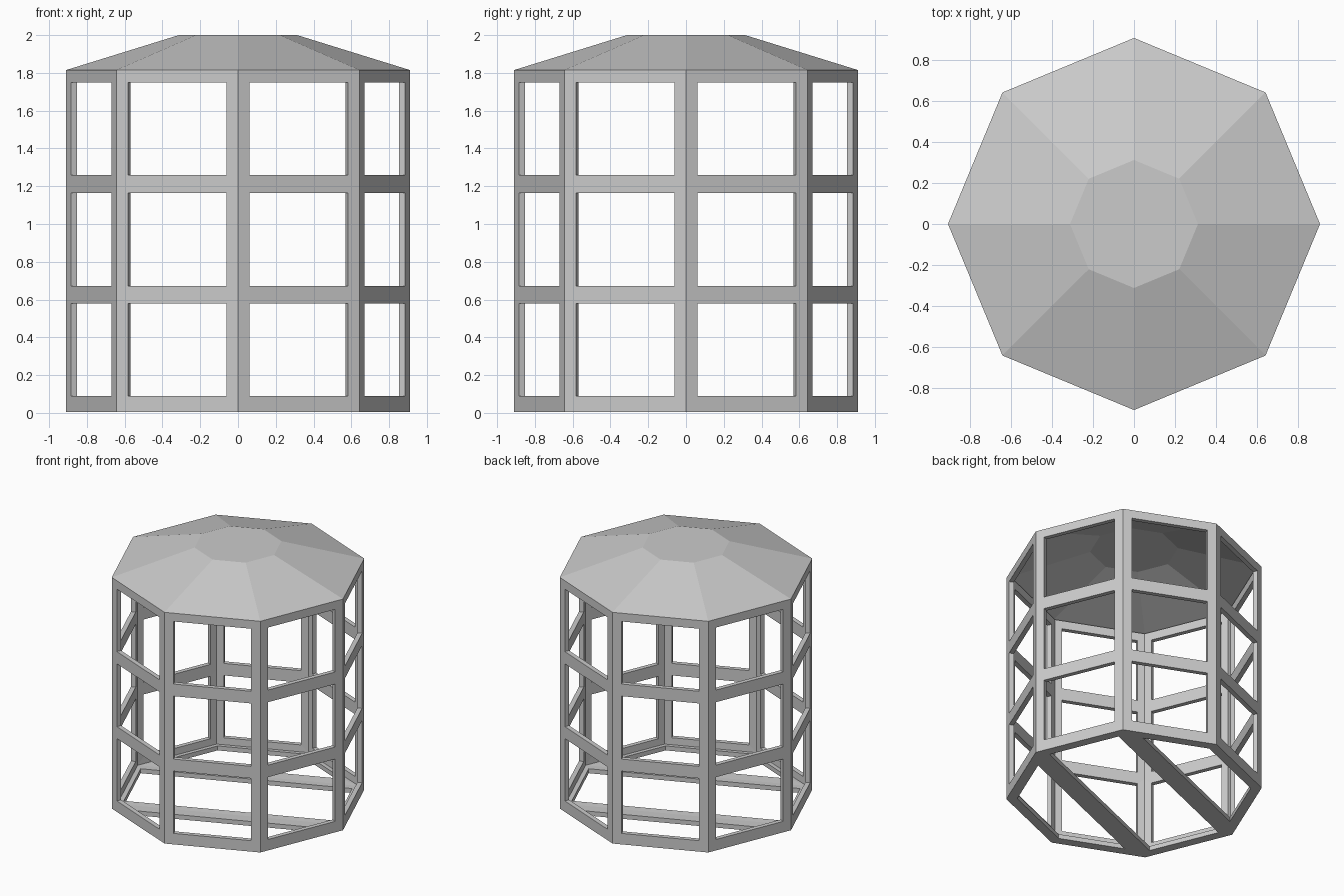
import bpy, bmesh
from math import cos, sin, pi

if "Cube" in bpy.data.objects:
    bpy.data.objects.remove(bpy.data.objects["Cube"])

R = 0.91
LEVELS = [0.004, 0.625, 1.212, 1.815]
WINDOWS = [(0.09, 0.578), (0.672, 1.165), (1.26, 1.75)]


def make_object(name, bm):
    mesh = bpy.data.meshes.new(name)
    bm.to_mesh(mesh)
    bm.free()
    obj = bpy.data.objects.new(name, mesh)
    bpy.context.collection.objects.link(obj)
    return obj


# Octagonal cage: three tiers of wall panels and a floor split into three strips
bm = bmesh.new()
rings = [[bm.verts.new((R * cos(i * pi / 4), R * sin(i * pi / 4), z)) for i in range(8)]
         for z in LEVELS]
tiers = []
for low, high in zip(rings, rings[1:]):
    tiers.append([bm.faces.new((low[i], low[(i + 1) % 8], high[(i + 1) % 8], high[i]))
                  for i in range(8)])
floor = [bm.faces.new([rings[0][i] for i in ids])
         for ids in ((4, 3, 2, 1), (5, 4, 1, 0), (0, 7, 6, 5))]
bm.normal_update()

# Open every panel, leaving the bars
bmesh.ops.inset_individual(bm, faces=floor, thickness=0.072, use_even_offset=True)
panels = list(floor)
for tier, (z0, z1) in zip(tiers, WINDOWS):
    bmesh.ops.inset_individual(bm, faces=tier, thickness=0.067, use_even_offset=True)
    for face in tier:
        mid = face.calc_center_median().z
        for v in face.verts:
            v.co.z = z0 if v.co.z < mid else z1
    panels += tier
bmesh.ops.delete(bm, geom=panels, context='FACES')
cage = make_object("cage_frame", bm)
solid = cage.modifiers.new("bar_thickness", 'SOLIDIFY')
solid.thickness = 0.035
solid.offset = -1
solid.use_even_offset = True

# Faceted roof shell, open underneath
bm = bmesh.new()
eave = [bm.verts.new((R * cos(i * pi / 4), R * sin(i * pi / 4), 1.815)) for i in range(8)]
crown = [bm.verts.new((0.313 * cos(i * pi / 4), 0.313 * sin(i * pi / 4), 2.0)) for i in range(8)]
for i in range(8):
    j = (i + 1) % 8
    bm.faces.new((eave[i], eave[j], crown[j], crown[i]))
bm.faces.new(crown)
make_object("roof", bm)
